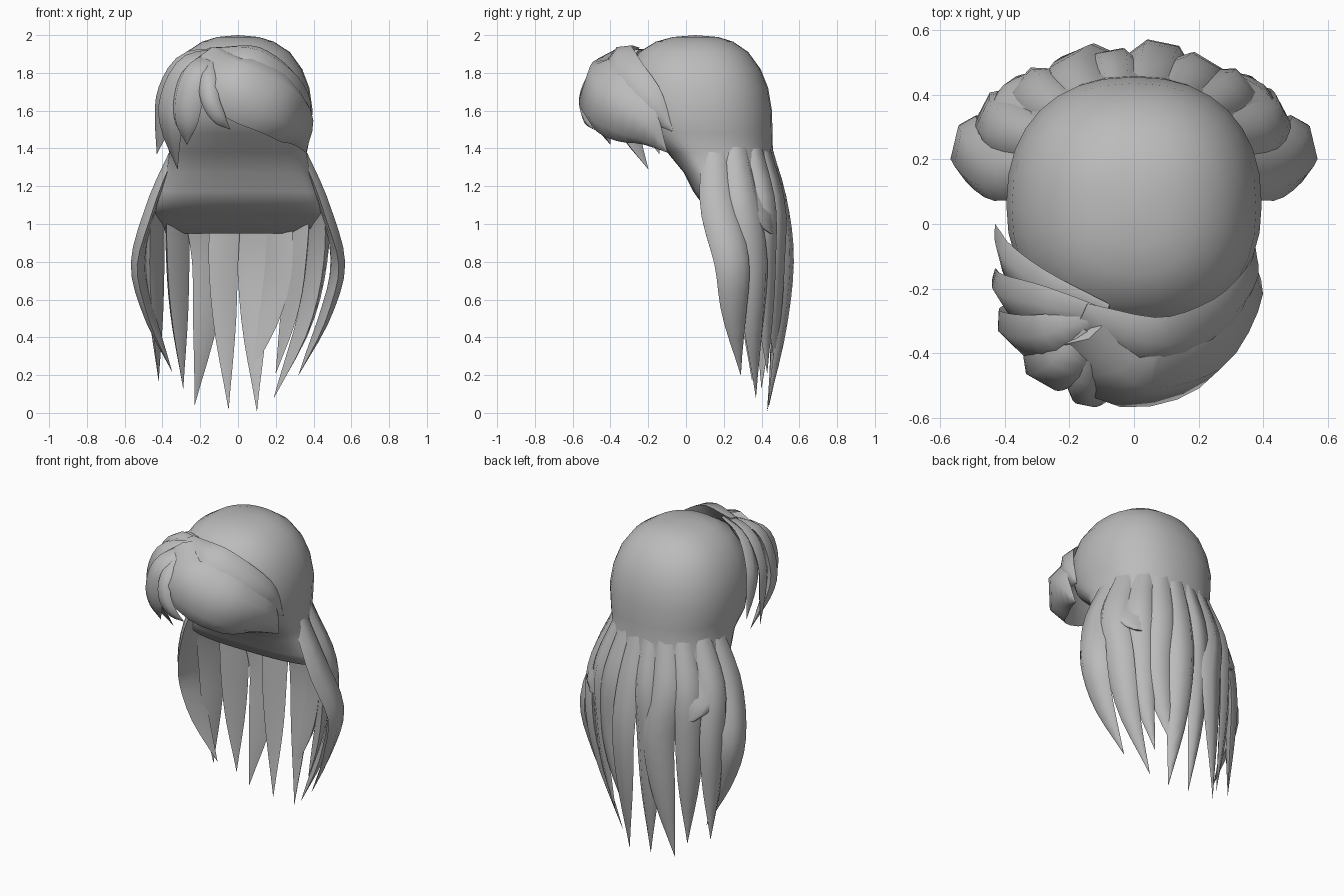
import bpy, bmesh, math
from mathutils import Vector

if "Cube" in bpy.data.objects:
    bpy.data.objects.remove(bpy.data.objects["Cube"])

grey = bpy.data.materials.new("hair grey")
grey.diffuse_color = (0.5, 0.5, 0.5, 1)
grey.use_nodes = True
grey.node_tree.nodes["Principled BSDF"].inputs["Base Color"].default_value = grey.diffuse_color


def finish(bm, name, angle=50):
    bmesh.ops.recalc_face_normals(bm, faces=bm.faces)
    me = bpy.data.meshes.new(name)
    bm.to_mesh(me)
    bm.free()
    me.materials.append(grey)
    ob = bpy.data.objects.new(name, me)
    bpy.context.collection.objects.link(ob)
    bpy.context.view_layer.objects.active = ob
    ob.select_set(True)
    bpy.ops.object.shade_smooth_by_angle(angle=math.radians(angle))
    ob.select_set(False)


def skin(bm, rings):
    for a, b in zip(rings, rings[1:]):
        n = len(a)
        for i in range(n):
            bm.faces.new((a[i], a[(i + 1) % n], b[(i + 1) % n], b[i]))


def spline(p, t):
    # Catmull-Rom through the points, t from 0 to 1
    s = t * (len(p) - 1)
    i = min(int(s), len(p) - 2)
    f = s - i
    b, c = p[i], p[i + 1]
    a = p[i - 1] if i else b * 2 - c
    d = p[i + 2] if i + 2 < len(p) else c * 2 - b
    return (b * 2 + (c - a) * f + (a * 2 - b * 5 + c * 4 - d) * f * f
            + (b * 3 - a - c * 3 + d) * f ** 3) / 2


def lock(name, pts, width, thick, profile, centre=None, steps=14):
    # tapered strand, six-sided section, flat side facing the head
    p = [Vector(q) for q in pts]
    section = ((-1, -.3), (-.55, .7), (.55, .7), (1, -.3), (.5, -.45), (-.5, -.45))
    bm = bmesh.new()
    rings = []
    for k in range(steps + 1):
        t = k / steps
        c = spline(p, t)
        tan = (spline(p, min(1, t + .02)) - spline(p, max(0, t - .02))).normalized()
        origin = Vector(centre) if centre else Vector((0, .12, c.z))
        out = c - origin
        out = (out - tan * out.dot(tan)).normalized()
        side = tan.cross(out)
        r = max(spline(profile, t), .01)
        rings.append([bm.verts.new(c + side * u * width / 2 * r + out * v * thick * r)
                      for u, v in section])
    skin(bm, rings)
    bm.faces.new(rings[0])
    bm.faces.new(rings[-1])
    finish(bm, name, 60)


# scalp cap with underside sloping back to the nape: z, half width, front y, middle y, back y
rows = [(1.99, .11, -.07, .05, .17), (1.965, .19, -.16, .05, .25), (1.91, .275, -.25, .05, .33),
        (1.82, .34, -.30, .05, .395), (1.72, .378, -.32, .05, .435), (1.6, .395, -.31, .06, .455),
        (1.48, .385, -.22, .06, .458), (1.38, .365, -.1, .09, .46), (1.27, .385, -.01, .14, .475),
        (1.17, .425, .04, .19, .495), (1.1, .455, .09, .22, .51), (1.05, .455, .22, .30, .51),
        (1.0, .43, .34, .38, .5), (.95, .37, .44, .45, .48)]
bm = bmesh.new()
rings = []
for z, hx, yf, ym, yb in rows:
    ring = []
    for i in range(32):
        a = 2 * math.pi * i / 32
        c, s = math.cos(a), math.sin(a)
        k = .72 if s < 0 and z < 1.5 else .88
        x = hx * math.copysign(abs(c) ** k, c)
        y = ym + (yb - ym) * s ** .88 if s >= 0 else ym - (ym - yf) * (-s) ** k
        ring.append(bm.verts.new((x, y, z)))
    rings.append(ring)
skin(bm, rings)
top = bm.verts.new((0, .05, 2))
for i in range(32):
    bm.faces.new((top, rings[0][i], rings[0][(i + 1) % 32]))
bm.faces.new(rings[-1])
finish(bm, "scalp_cap")

# long locks: position at z 1.1, at z 0.8, tip, width
long_locks = [
    ((-.45, .17), (-.525, .245), (-.35, .29, .22), .19),
    ((.45, .17), (.525, .245), (.32, .29, .2), .19),
    ((-.425, .31), (-.44, .35), (-.42, .35, .17), .17),
    ((.425, .31), (.42, .36), (.19, .37, .08), .18),
    ((-.32, .42), (-.325, .425), (-.29, .40, .13), .17),
    ((.32, .42), (.31, .42), (.2, .43, .21), .17),
    ((-.2, .475), (-.16, .51), (-.23, .44, .04), .19),
    ((.2, .475), (.22, .47), (.07, .47, .21), .18),
    ((-.065, .5), (-.08, .495), (-.05, .43, .02), .16),
    ((.07, .5), (.085, .53), (.1, .43, .01), .18),
]
long_profile = [.75, 1, 1, .72, 0]
for i, (a, b, tip, w) in enumerate(long_locks):
    root = (a[0] * .72, .1 + (a[1] - .1) * .82, 1.4)
    low = [b[j] + (tip[j] - b[j]) * .3 for j in range(2)] + [.8 + (tip[2] - .8) * .46]
    lock(f"long_lock_{i + 1}", [root, (*a, 1.1), (*b, .8), low, tip], w, .045, long_profile)

# fringe: swept to one side from a parting, with separate strands on the other side
head = (0, .05, 1.55)
fringe = [
    ("fringe_sweep_lower", [(-.17, -.34, 1.89), (-.03, -.475, 1.75), (.2, -.43, 1.64), (.325, -.25, 1.53), (.36, -.1, 1.38)], .35, .085),
    ("fringe_sweep_upper", [(-.17, -.29, 1.89), (.05, -.38, 1.85), (.23, -.32, 1.75), (.335, -.2, 1.63), (.375, -.07, 1.49)], .27, .06),
    ("fringe_strand_1", [(-.14, -.36, 1.89), (-.16, -.49, 1.78), (-.15, -.54, 1.66), (-.1, -.53, 1.56), (-.04, -.49, 1.5)], .1, .03),
    ("fringe_strand_2", [(-.13, -.33, 1.89), (-.22, -.44, 1.8), (-.27, -.46, 1.66), (-.28, -.44, 1.53), (-.27, -.4, 1.42)], .18, .05),
    ("fringe_strand_3", [(-.11, -.30, 1.9), (-.26, -.36, 1.83), (-.35, -.35, 1.66), (-.36, -.31, 1.5), (-.32, -.2, 1.29)], .2, .05),
    ("fringe_strand_4", [(-.09, -.3, 1.9), (-.27, -.27, 1.85), (-.37, -.24, 1.7), (-.4, -.2, 1.54), (-.43, -.14, 1.37)], .19, .045),
    ("fringe_strand_5", [(-.08, -.28, 1.9), (-.26, -.22, 1.85), (-.37, -.14, 1.72), (-.405, -.08, 1.6), (-.43, 0, 1.45)], .16, .035),
]
for name, pts, w, t in fringe:
    lock(name, pts, w, t, [.5, 1, 1, .75, 0], head)
